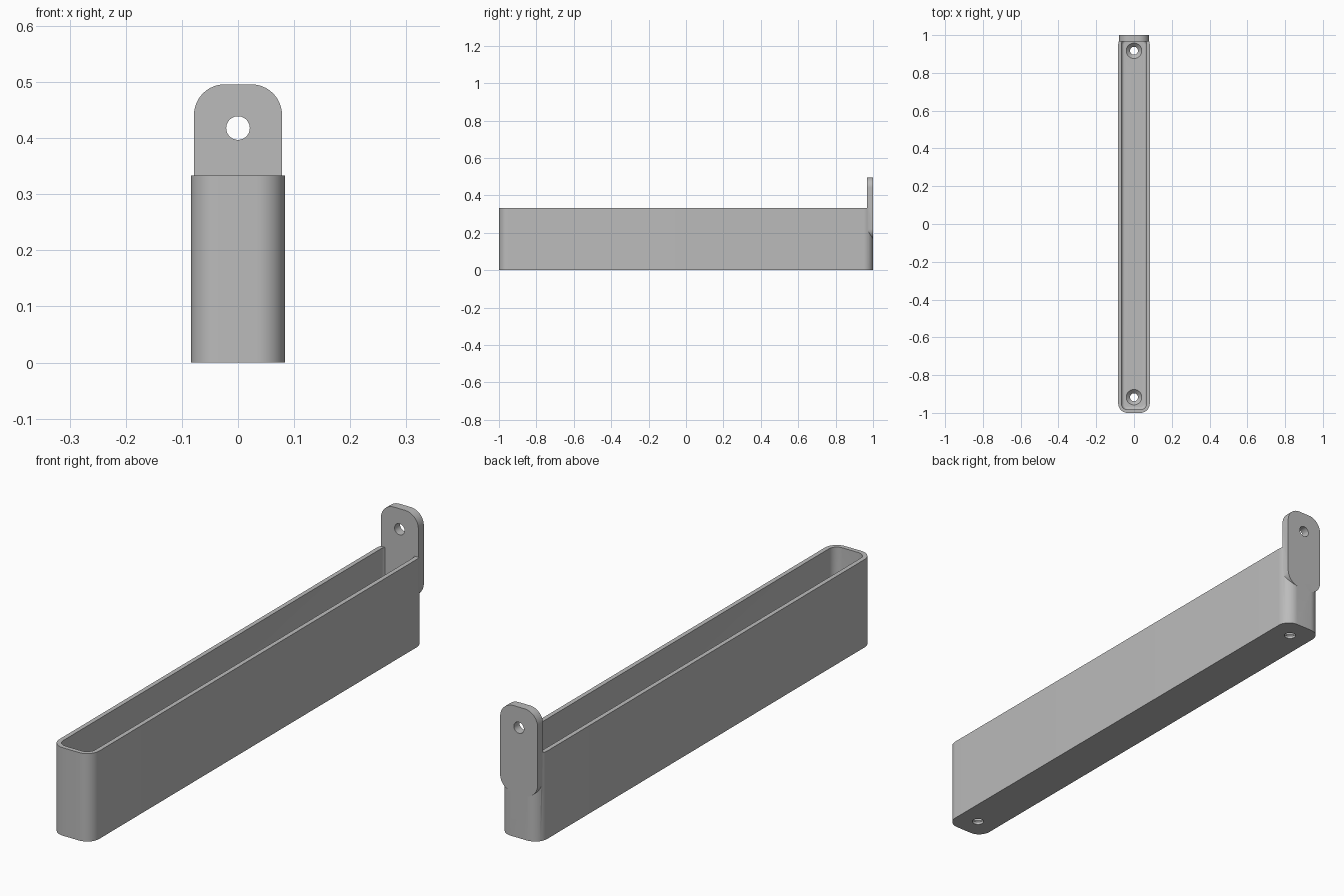
import bpy, bmesh, math
from mathutils import Vector

if "Cube" in bpy.data.objects:
    bpy.data.objects.remove(bpy.data.objects["Cube"], do_unlink=True)

WIDTH, LENGTH, HEIGHT = 0.167, 2.0, 0.333
WALL, FLOOR, CORNER, FILLET = 0.017, 0.03, 0.05, 0.017
HOLE, SINK = 0.021, 0.041
TAB_W, TAB_T, TAB_H = 0.157, 0.033, 0.33

grey = bpy.data.materials.new("plain grey")
grey.use_nodes = True
grey.diffuse_color = (0.5, 0.5, 0.5, 1)
grey.node_tree.nodes["Principled BSDF"].inputs["Base Color"].default_value = (0.5, 0.5, 0.5, 1)


def rounded_rect(w, h, r, steps=12):
    """Counter-clockwise outline centred on the origin."""
    pts = []
    for k, (sx, sy) in enumerate([(1, 1), (-1, 1), (-1, -1), (1, -1)]):
        for i in range(steps + 1):
            a = math.pi / 2 * (k + i / steps)
            pts.append((sx * (w / 2 - r) + r * math.cos(a),
                        sy * (h / 2 - r) + r * math.sin(a)))
    return pts


def circle(r, n=48):
    return [(r * math.cos(math.tau * i / n), r * math.sin(math.tau * i / n)) for i in range(n)]


def loft(name, sections):
    """Closed solid through (outline, height) sections of equal point count."""
    bm = bmesh.new()
    loops = [[bm.verts.new((x, y, z)) for x, y in pts] for pts, z in sections]
    for a, b in zip(loops, loops[1:]):
        for i in range(len(a)):
            j = (i + 1) % len(a)
            bm.faces.new((a[i], a[j], b[j], b[i]))
    bm.faces.new(loops[0][::-1])
    bm.faces.new(loops[-1])
    bmesh.ops.recalc_face_normals(bm, faces=bm.faces)
    mesh = bpy.data.meshes.new(name)
    bm.to_mesh(mesh)
    bm.free()
    mesh.materials.append(grey)
    obj = bpy.data.objects.new(name, mesh)
    bpy.context.collection.objects.link(obj)
    return obj


def combine(target, other, operation):
    """Apply a boolean and discard the helper."""
    other.hide_render = True
    mod = target.modifiers.new("boolean", "BOOLEAN")
    mod.operation, mod.solver, mod.object = operation, "EXACT", other
    bpy.ops.object.select_all(action="DESELECT")
    bpy.context.view_layer.objects.active = target
    target.select_set(True)
    bpy.ops.object.modifier_apply(modifier=mod.name)
    bpy.data.objects.remove(other, do_unlink=True)


def inset(d):
    return rounded_rect(WIDTH - 2 * d, LENGTH - 2 * d, CORNER - d)


# Open tray: outer wall, rim, inner wall, filleted floor
sections = [(inset(0), 0), (inset(0), HEIGHT), (inset(WALL), HEIGHT)]
for i in range(7):
    a = math.pi / 2 * i / 6
    sections.append((inset(WALL + FILLET * 0.9 * (1 - math.cos(a))),
                     FLOOR + FILLET * (1 - math.sin(a))))
tray = loft("mounting_tray", sections)

# Hanging tab, standing flush with the back end
tab = loft("hanging_tab", [(rounded_rect(TAB_W, TAB_H, 0.055), 0),
                           (rounded_rect(TAB_W, TAB_H, 0.055), TAB_T)])
tab.data.transform(tab.matrix_world.Rotation(math.pi / 2, 4, "X"))
tab.data.transform(tab.matrix_world.Translation(Vector((0, LENGTH / 2, 0.331))))
combine(tray, tab, "UNION")

# Screw hole through the tab
drill = loft("tab_drill", [(circle(HOLE), -0.1), (circle(HOLE), 0.1)])
drill.data.transform(drill.matrix_world.Rotation(math.pi / 2, 4, "X"))
drill.data.transform(drill.matrix_world.Translation(Vector((0, 0.98, 0.418))))
combine(tray, drill, "DIFFERENCE")

# Countersunk screw holes through the floor
for side in (-1, 1):
    sink = loft("floor_drill", [(circle(HOLE), -0.05), (circle(HOLE), FLOOR - 0.02),
                                (circle(SINK), FLOOR), (circle(SINK), FLOOR + 0.04)])
    sink.data.transform(sink.matrix_world.Translation(Vector((0, 0.917 * side, 0))))
    combine(tray, sink, "DIFFERENCE")

bpy.ops.object.shade_smooth_by_angle(angle=math.radians(30))
